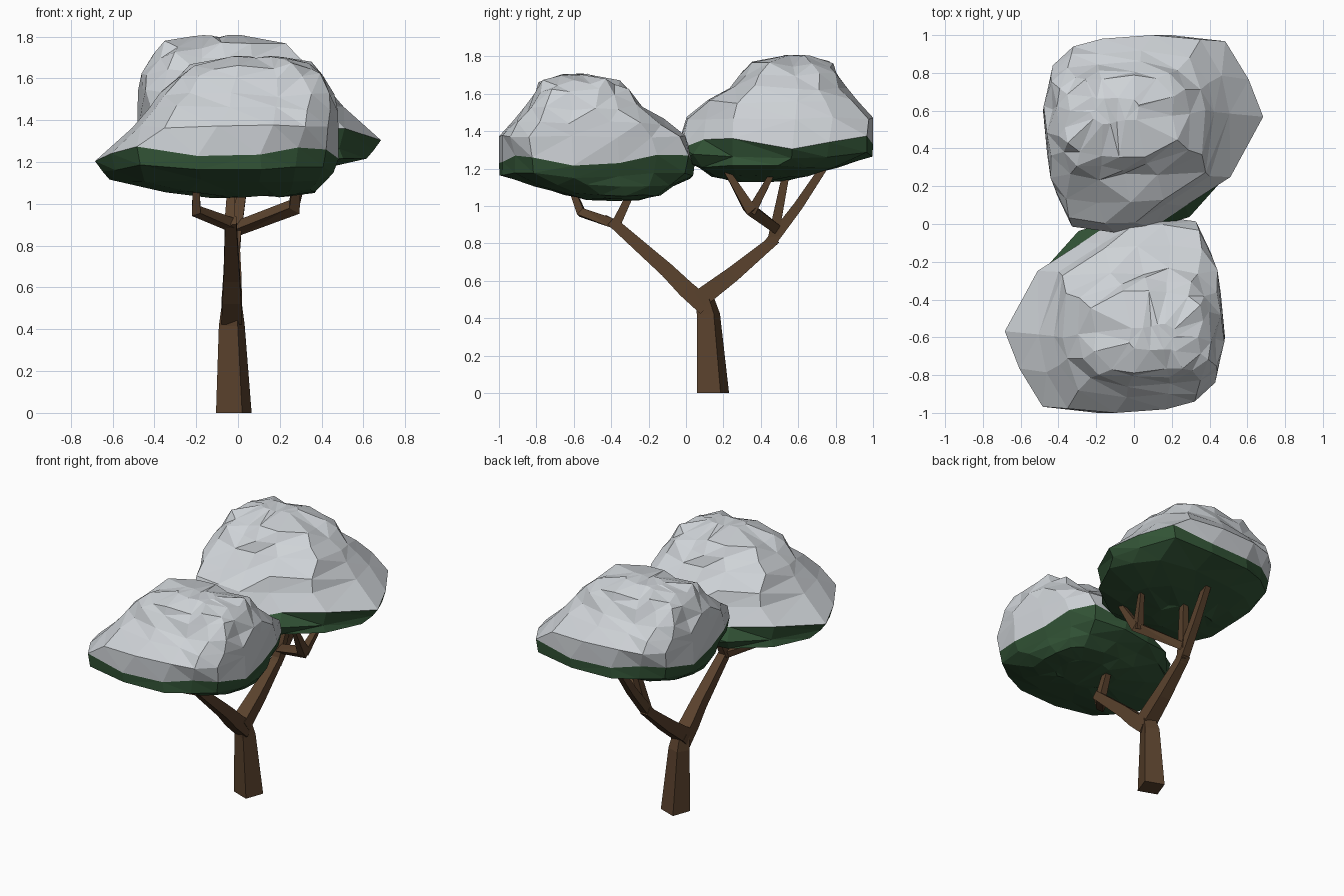
import bpy
import bmesh
import math
import random
from mathutils import Vector

random.seed(11)
if "Cube" in bpy.data.objects:
    bpy.data.objects.remove(bpy.data.objects["Cube"], do_unlink=True)


def make_material(name, colour):
    mat = bpy.data.materials.new(name)
    mat.use_nodes = True
    mat.diffuse_color = (*colour, 1)
    mat.node_tree.nodes["Principled BSDF"].inputs["Base Color"].default_value = (*colour, 1)
    return mat


bark = make_material("bark brown", (0.102, 0.054, 0.026))
leaf = make_material("leaf green", (0.032, 0.088, 0.037))
snow = make_material("snow grey", (0.62, 0.65, 0.68))


def loft(name, rings, materials, rule=None):
    """Skin closed rings, cap both ends; rule maps ring index to material slot."""
    bm = bmesh.new()
    loops = [[bm.verts.new(p) for p in ring] for ring in rings]
    n = len(loops[0])
    for k, (low, high) in enumerate(zip(loops, loops[1:])):
        for i in range(n):
            j = (i + 1) % n
            face = bm.faces.new((low[i], low[j], high[j], high[i]))
            face.material_index = rule(k) if rule else 0
    bm.faces.new(loops[0][::-1])
    top = bm.faces.new(loops[-1])
    top.material_index = rule(len(loops)) if rule else 0
    bmesh.ops.triangulate(bm, faces=bm.faces[:])
    bmesh.ops.recalc_face_normals(bm, faces=bm.faces[:])
    mesh = bpy.data.meshes.new(name)
    bm.to_mesh(mesh)
    bm.free()
    for mat in materials:
        mesh.materials.append(mat)
    obj = bpy.data.objects.new(name, mesh)
    bpy.context.collection.objects.link(obj)
    return obj


def limb(name, stations, turn=45):
    """Four-sided tapering limb through (x, y, z, radius) stations."""
    pts = [Vector(s[:3]) for s in stations]
    rings = []
    for i, (p, s) in enumerate(zip(pts, stations)):
        t = (pts[min(i + 1, len(pts) - 1)] - pts[max(i - 1, 0)]).normalized()
        if p.z == 0:
            t = Vector((0, 0, 1))
        u = Vector((1, 0, 0))
        u = (u - t * u.dot(t)).normalized()
        v = t.cross(u)
        angles = [math.radians(turn + 90 * k) for k in range(4)]
        rings.append([p + s[3] * (u * math.cos(a) + v * math.sin(a)) for a in angles])
    return loft(name, rings, [bark])


# Trunk and the two main boughs
limb("trunk", [(-.02, .145, 0, .094), (-.03, .12, .42, .068), (-.03, .09, .54, .05)], 25)
limb("front_bough", [(-.03, .11, .46, .07), (-.03, 0, .555, .064), (-.03, -.1, .655, .055),
                     (-.035, -.4, .92, .038)])
limb("back_bough", [(-.03, .07, .5, .07), (-.025, .25, .635, .058), (-.02, .48, .825, .038)])

# Smaller branches reaching into the crowns
limb("front_left_branch", [(-.03, -.37, .9, .036), (-.2, -.56, .965, .032), (-.2, -.63, 1.14, .02)])
limb("front_middle_branch", [(-.04, -.38, .89, .036), (-.03, -.27, 1.12, .024)])
limb("front_twig", [(-.04, -.37, .9, .025), (-.08, -.43, .95, .004)])
limb("back_long_branch", [(-.02, .44, .79, .042), (0, .6, 1.0, .036), (.02, .78, 1.27, .026)])
limb("back_upright_branch", [(-.02, .46, .8, .04), (.04, .54, 1.2, .026)])
limb("back_side_branch", [(-.01, .48, .88, .036), (.27, .34, .985, .042), (.29, .21, 1.2, .02)])
limb("back_side_twig", [(.26, .35, .97, .036), (.33, .47, 1.19, .018)])

# Crown: one plan outline fitted to the box of each level, squarer higher up
outline = [(.48, -.6), (.44, -.35), (.4, -.16), (.33, .01), (.1, .04), (-.1, .03),
           (-.3, -.02), (-.51, -.25), (-.68, -.56), (-.61, -.76), (-.49, -.97),
           (-.2, -1), (.11, -.98), (.28, -.92), (.42, -.82)]
# Each level: height, x range, y range, squareness
levels = [(1.035, -.12, .25, -.53, -.25, .8),
          (1.06, -.36, .37, -.66, -.14, .6),
          (1.11, -.61, .43, -.82, -.06, .3),
          (1.165, -.65, .46, -1, .03, 0),
          (1.24, -.68, .48, -1, .04, 0),
          (1.37, -.51, .48, -1, .0, .3),
          (1.45, -.43, .47, -.92, -.12, .8),
          (1.53, -.38, .45, -.85, -.25, 1),
          (1.61, -.29, .4, -.8, -.3, 1),
          (1.66, -.22, .35, -.77, -.35, 1),
          (1.7, -.03, .22, -.68, -.53, 1)]
SNOW_LINE = 4
rings = []
for k, (z, x0, x1, y0, y1, square) in enumerate(levels):
    ring = []
    rough = .02 if k > SNOW_LINE + 1 else .008
    for px, py in outline:
        nx, ny = (px + .1) / .58, (py + .48) / .52
        swell = (nx ** 4 + ny ** 4) ** -.25
        fit = 1 + (swell - 1) * square
        x = (x0 + x1) / 2 + nx * fit * (x1 - x0) / 2
        y = (y0 + y1) / 2 + ny * fit * (y1 - y0) / 2
        wave = math.cos(4 * math.atan2(py + .5, px + .05))
        lift = {SNOW_LINE: -.035, SNOW_LINE - 1: -.015}.get(k, 0) * wave
        # Snow sits back from the leaves at the rear left corner
        if k in (SNOW_LINE, SNOW_LINE + 1) and -.4 < px < -.2 and py > -.1:
            x, y = x + .03, y - .07
        jitter = [random.uniform(-rough, rough) for _ in range(3)]
        flat = .5 if k == len(levels) - 1 else 1
        ring.append((x + jitter[0], max(-1, y + jitter[1]), z + lift + jitter[2] * flat))
    rings.append(ring)
front_crown = loft("front_crown", rings, [leaf, snow], lambda k: int(k >= SNOW_LINE))

# The back crown is the same shape, turned round and raised
back_crown = bpy.data.objects.new("back_crown", front_crown.data)
back_crown.rotation_euler.z = math.pi
back_crown.location.z = .1
bpy.context.collection.objects.link(back_crown)
